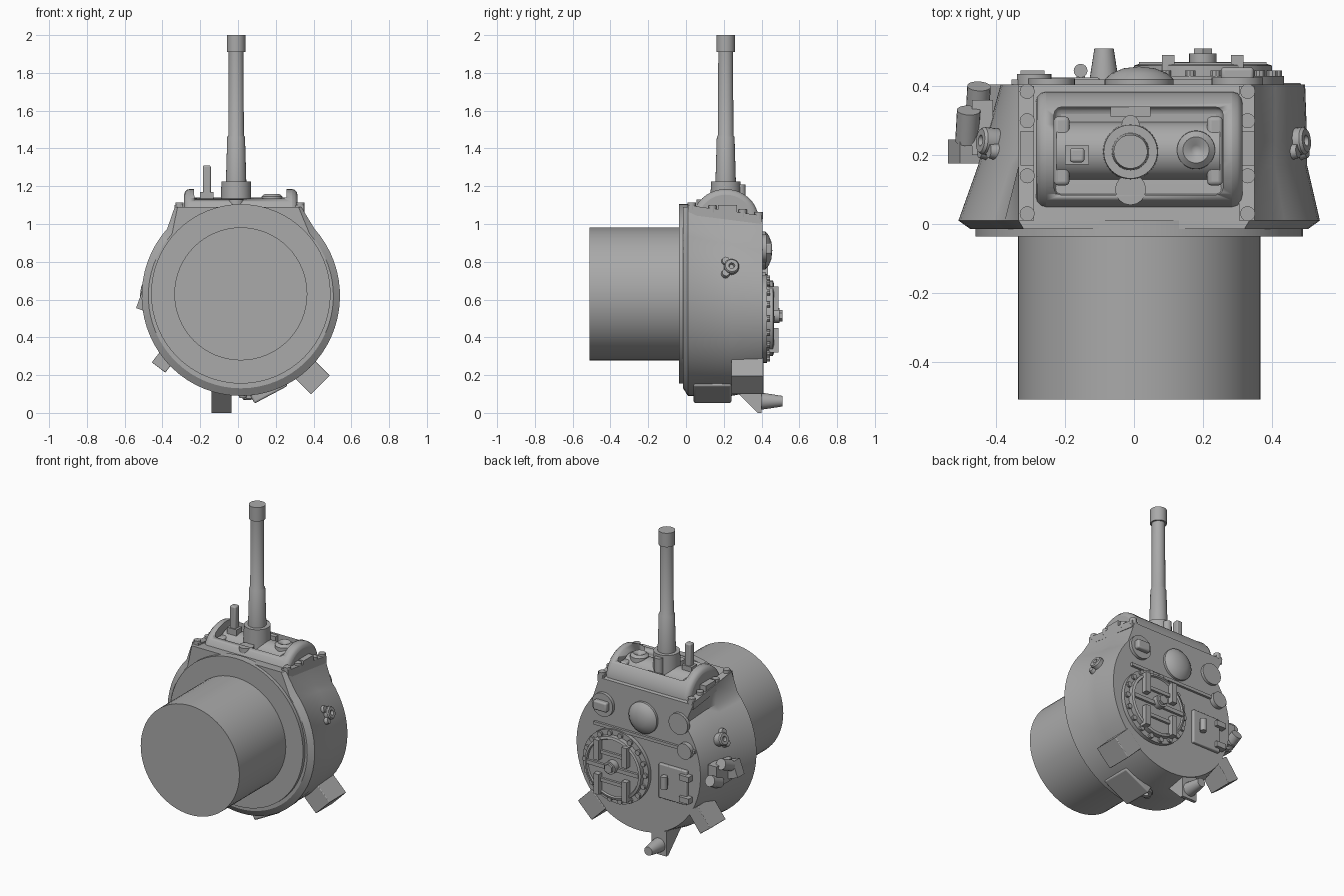
import bpy, bmesh, math
from mathutils import Matrix, Vector

old = bpy.data.objects.get("Cube")
if old:
    bpy.data.objects.remove(old)

grey = bpy.data.materials.new("armour_grey")
grey.use_nodes = True
grey.diffuse_color = (0.4, 0.4, 0.4, 1)
grey.node_tree.nodes["Principled BSDF"].inputs["Base Color"].default_value = (0.4, 0.4, 0.4, 1)


def finish(name, bm, bevel=0, smooth=True):
    bmesh.ops.recalc_face_normals(bm, faces=bm.faces)
    mesh = bpy.data.meshes.new(name)
    bm.to_mesh(mesh)
    bm.free()
    mesh.materials.append(grey)
    ob = bpy.data.objects.new(name, mesh)
    bpy.context.collection.objects.link(ob)
    if bevel:
        mod = ob.modifiers.new("bevel", "BEVEL")
        mod.width, mod.segments, mod.limit_method = bevel, 3, "ANGLE"
    if smooth:
        bpy.ops.object.select_all(action="DESELECT")
        ob.select_set(True)
        bpy.context.view_layer.objects.active = ob
        bpy.ops.object.shade_smooth_by_angle(angle=math.radians(32))
    return ob


def box(name, centre, size, turn=0, bevel=0):
    """Box turned about the y axis (degrees)."""
    bm = bmesh.new()
    mat = (Matrix.Translation(centre) @ Matrix.Rotation(math.radians(turn), 4, "Y")
           @ Matrix.Diagonal((*size, 1)))
    bmesh.ops.create_cube(bm, size=1, matrix=mat)
    return finish(name, bm, bevel, smooth=bool(bevel))


def rod(name, start, end, r1, r2=None, sides=24):
    """Cylinder or cone between two points."""
    start, end = Vector(start), Vector(end)
    d = end - start
    mat = Matrix.Translation((start + end) / 2) @ d.to_track_quat("Z", "Y").to_matrix().to_4x4()
    bm = bmesh.new()
    bmesh.ops.create_cone(bm, cap_ends=True, segments=sides, radius1=r1,
                          radius2=r1 if r2 is None else r2, depth=d.length, matrix=mat)
    return finish(name, bm)


def prism(name, pts, x0, x1, bevel=0):
    """Side profile of (y, z) points pushed along x."""
    bm = bmesh.new()
    face = bm.faces.new([bm.verts.new((x0, y, z)) for y, z in pts])
    ext = bmesh.ops.extrude_face_region(bm, geom=[face])
    verts = [g for g in ext["geom"] if isinstance(g, bmesh.types.BMVert)]
    bmesh.ops.translate(bm, verts=verts, vec=(x1 - x0, 0, 0))
    return finish(name, bm, bevel)


def lathe(name, origin, profile, axis, sides=40):
    """Turned part from (radius, height) points along the given axis."""
    bm = bmesh.new()
    verts = [bm.verts.new((r, 0, h)) for r, h in profile]
    edges = [bm.edges.new(p) for p in zip(verts, verts[1:])]
    bmesh.ops.spin(bm, geom=verts + edges, axis=(0, 0, 1), cent=(0, 0, 0),
                   angle=math.tau, steps=sides)
    bmesh.ops.remove_doubles(bm, verts=bm.verts, dist=1e-4)
    rot = Vector(axis).to_track_quat("Z", "Y").to_matrix().to_4x4()
    bmesh.ops.transform(bm, matrix=Matrix.Translation(origin) @ rot, verts=bm.verts)
    return finish(name, bm)


# Basket drum and ring flange
rod("basket_drum", (0.015, -0.51, 0.63), (0.015, -0.03, 0.63), 0.352, sides=64)
rod("ring_flange", (0.015, -0.037, 0.63), (0.015, 0.01, 0.63), 0.475, sides=64)

# Cast body: rings of a rear arc closed by a flat front plate
bm = bmesh.new()
rings = []
for y, cx, cz, rx, rz, front, half in [
        (-0.015, 0.015, 0.62, 0.49, 0.49, 1.09, 0.32),
        (0.01, 0.015, 0.62, 0.525, 0.53, 1.09, 0.335),
        (0.17, 0.025, 0.6, 0.478, 0.51, 1.07, 0.335),
        (0.24, 0.035, 0.595, 0.468, 0.505, 1.06, 0.335),
        (0.405, 0.055, 0.58, 0.442, 0.46, 1.03, 0.335)]:
    ring = [(half, front)]
    for i in range(49):
        a = math.radians(42 - 264 * i / 48)
        ring.append((cx + rx * math.cos(a), cz + rz * math.sin(a)))
    ring.append((-half, front))
    rings.append([bm.verts.new((x, y, z)) for x, z in ring])
for low, high in zip(rings, rings[1:]):
    for i in range(len(low)):
        j = (i + 1) % len(low)
        bm.faces.new((low[i], low[j], high[j], high[i]))
bm.faces.new(rings[0])
bm.faces.new(rings[-1])
finish("turret_body", bm)

# Front plate side strips with bolts
for x in (-0.31, 0.33):
    prism("bolt_strip", [(0.01, 1.05), (0.01, 1.1), (0.4, 1.045), (0.4, 1.0)], x - 0.025, x + 0.02)
    for y in (0.03, 0.14, 0.3, 0.385):
        z = 1.1 - 0.14 * y
        rod("plate_bolt", (x, y, z - 0.02), (x, y, z + 0.018), 0.022, sides=12)
    box("strip_block", (x, 0.22, 1.075), (0.04, 0.1, 0.05))

# Rounded gun shield with an opening
arch = [(0.21 - 0.175 * math.cos(math.pi * i / 20), 1.02 + 0.165 * math.sin(math.pi * i / 20))
        for i in range(21)]
shield = prism("gun_shield", [(0.035, 0.98)] + arch + [(0.385, 0.98)], -0.285, 0.315, 0.03)
cutter = box("shield_cutter", (0.013, 0.212, 1.25), (0.49, 0.255, 0.36), bevel=0.02)
cutter.hide_render = True
cutter.hide_set(True)
cut = shield.modifiers.new("opening", "BOOLEAN")
cut.object, cut.operation, cut.solver = cutter, "DIFFERENCE", "EXACT"

# Gun rotor, collar and barrel
rod("gun_rotor", (-0.225, 0.212, 1.055), (0.25, 0.212, 1.055), 0.085, sides=32)
for x in (-0.21, 0.235):
    box("rotor_cheek", (x, 0.212, 1.08), (0.045, 0.2, 0.08), bevel=0.012)
lathe("gun_barrel", (-0.01, 0.21, 0), [
    (0, 1.05), (0.082, 1.05), (0.078, 1.225), (0.054, 1.225), (0.047, 1.46), (0.041, 1.47),
    (0.039, 1.91), (0.049, 1.91), (0.049, 2.0), (0, 2.0)], (0, 0, 1))
rod("collar_rib", (-0.01, 0.29, 1.08), (-0.01, 0.29, 1.21), 0.026, sides=16)
box("shield_notch_top", (-0.01, 0.33, 1.09), (0.115, 0.035, 0.06))
rod("collar_foot", (-0.01, 0.1, 1.07), (-0.01, 0.1, 1.13), 0.045, sides=16)
lathe("sight_port", (0.18, 0.215, 1.1), [
    (0.058, -0.03), (0.055, 0.045), (0.038, 0.06), (0.014, 0.05), (0, 0.04)], (0, 0, 1))
box("machine_gun_block", (-0.165, 0.2, 1.14), (0.07, 0.055, 0.06))
box("machine_gun", (-0.165, 0.2, 1.23), (0.042, 0.042, 0.16), bevel=0.008)

# Roof bend strip
box("roof_strip", (0.005, 0.41, 0.735), (0.72, 0.02, 0.02))

# Commander hatch: ring, lid, bolts and lid frames
hx, hz = 0.2, 0.5
rod("hatch_ring", (hx, 0.4, hz), (hx, 0.43, hz), 0.235, sides=48)
lathe("hatch_lid", (hx, 0.42, hz), [(0.2, 0), (0.2, 0.04), (0.185, 0.045), (0.18, 0.035), (0, 0.035)],
      (0, 1, 0), 48)
for i in range(18):
    a = math.tau * i / 18
    x, z = hx + 0.215 * math.cos(a), hz + 0.215 * math.sin(a)
    rod("hatch_bolt", (x, 0.42, z), (x, 0.445, z), 0.016, sides=10)
box("lid_split", (hx, 0.46, hz), (0.37, 0.02, 0.025))
rod("lid_boss", (hx, 0.44, hz + 0.015), (hx, 0.495, hz + 0.015), 0.04, sides=24)
rod("lid_boss_cap", (hx, 0.49, hz + 0.015), (hx, 0.51, hz + 0.015), 0.03, sides=6)
for s in (-1, 1):
    for z in (hz - 0.115, hz + 0.105):
        box("lid_bar", (hx + s * 0.1, 0.465, z), (0.036, 0.05, 0.13))
    box("lid_cross_bar", (hx, 0.457, hz + s * 0.09), (0.2, 0.025, 0.022))

# Loader hatch with hinges and handle
box("loader_hatch", (-0.2, 0.41, 0.49), (0.2, 0.03, 0.22), bevel=0.006)
for z in (0.42, 0.56):
    box("hatch_hinge", (-0.295, 0.42, z), (0.07, 0.05, 0.035))
rod("hatch_handle", (-0.155, 0.445, 0.46), (-0.155, 0.445, 0.54), 0.02, sides=16)
box("handle_foot", (-0.155, 0.425, 0.5), (0.025, 0.03, 0.05))

# Ventilator dome, periscopes and roof caps
lathe("vent_dome", (0.015, 0.4, 0.86), [(0.1, 0), (0.1, 0.02), (0.08, 0.038), (0.045, 0.052), (0, 0.057)],
      (0, 1, 0))
rod("periscope_base", (0.3, 0.4, 0.87), (0.3, 0.425, 0.87), 0.075, sides=32)
box("periscope_head", (0.3, 0.435, 0.87), (0.095, 0.04, 0.06), bevel=0.01)
rod("roof_cap", (-0.24, 0.4, 0.89), (-0.24, 0.423, 0.89), 0.068, sides=32)
rod("small_roof_cap", (-0.29, 0.4, 0.73), (-0.29, 0.435, 0.73), 0.05, sides=32)


def lug(name, point, outward):
    """Lifting eye standing on the body wall."""
    p, o = Vector(point), Vector(outward).normalized()
    side = Vector((0, 1, 0)).cross(o)
    for k in (-1, 1):
        q = p + side * k * 0.035
        rod(name + "_foot", q - o * 0.03, q + o * 0.016, 0.028, 0.02, 12)
    e = p + Vector((0, 0.03, 0))
    lathe(name + "_eye", e, [(0.04, -0.03), (0.04, 0.02), (0.034, 0.028), (0.016, 0.028), (0.012, 0.01),
                             (0, 0.01)], o, 20)


lug("left_lug", (0.475, 0.21, 0.77), (1, 0.1, 0.4))
lug("right_lug", (-0.42, 0.21, 0.77), (-1, 0.1, 0.4))
lug("rear_lug", (0.06, 0.15, 0.1), (0.1, 0.1, -1))

# Stowage boxes and rear wedge
box("left_rear_box", (0.387, 0.325, 0.197), (0.14, 0.17, 0.14), 45, 0.004)
box("right_rear_box", (-0.375, 0.325, 0.3), (0.09, 0.16, 0.15), 37, 0.004)
box("rear_wedge", (0.15, 0.14, 0.145), (0.2, 0.2, 0.11), -28, 0.01)

# Smoke launchers on the right wall
box("launcher_bracket", (-0.49, 0.21, 0.59), (0.07, 0.07, 0.1), 20)
box("launcher_plate", (-0.44, 0.28, 0.58), (0.06, 0.16, 0.14))
for x, y, z in ((-0.485, 0.24, 0.62), (-0.455, 0.31, 0.53)):
    rod("launcher_tube", (x, y, z), (x + 0.005, y + 0.09, z + 0.04), 0.034, sides=20)

# Aerial bracket and mount at the rear
prism("aerial_bracket", [(0.23, 0.15), (0.38, 0.0), (0.4, 0.0), (0.4, 0.16)], -0.14, -0.035)
lathe("aerial_mount", (-0.087, 0.39, 0.062), [(0, 0), (0.045, 0), (0.042, 0.03), (0.028, 0.12), (0, 0.12)],
      (0, 1, 0), 24)
